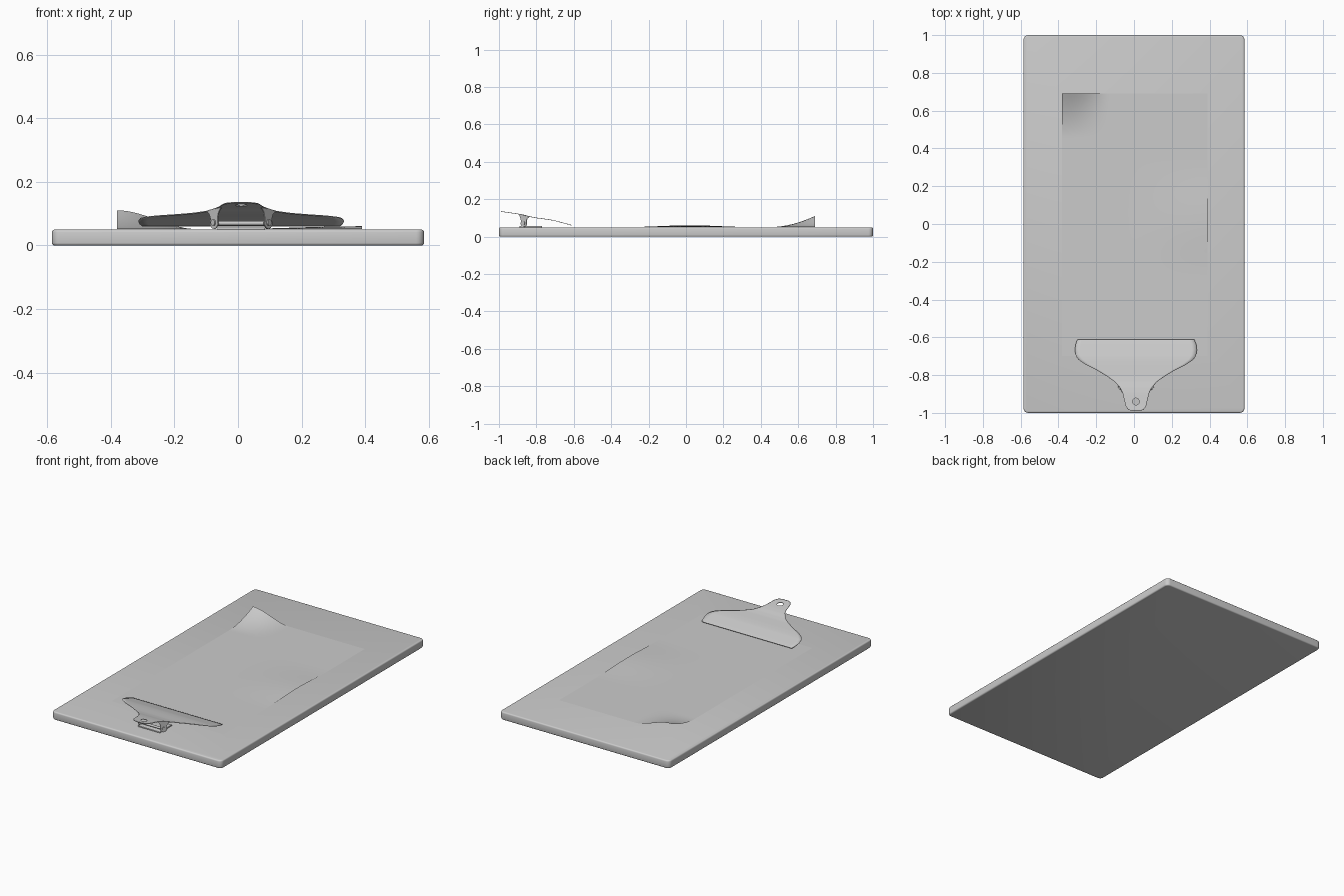
import bpy, bmesh, math
from mathutils import Vector, Matrix

if "Cube" in bpy.data.objects:
    bpy.data.objects.remove(bpy.data.objects["Cube"])

CX = 0.01          # centre line of the clip
TOP = 0.05         # board top


def add_object(name, bm, smooth=True):
    bmesh.ops.recalc_face_normals(bm, faces=bm.faces)
    me = bpy.data.meshes.new(name)
    bm.to_mesh(me)
    bm.free()
    ob = bpy.data.objects.new(name, me)
    bpy.context.collection.objects.link(ob)
    bpy.ops.object.select_all(action='DESELECT')
    ob.select_set(True)
    bpy.context.view_layer.objects.active = ob
    if smooth:
        bpy.ops.object.shade_smooth_by_angle(angle=math.radians(35))
    return ob


def sheet(nx, ny, point):
    """Grid surface: point(u, v) with u and v in 0..1."""
    bm = bmesh.new()
    g = [[bm.verts.new(point(i / nx, j / ny)) for i in range(nx + 1)] for j in range(ny + 1)]
    for j in range(ny):
        for i in range(nx):
            bm.faces.new((g[j][i], g[j][i + 1], g[j + 1][i + 1], g[j + 1][i]))
    return bm


def box(sx, sy, sz, loc):
    bm = bmesh.new()
    bmesh.ops.create_cube(bm, size=1, matrix=Matrix.Translation(loc) @ Matrix.Diagonal((sx, sy, sz, 1)))
    return bm


def cylinder(name, p, axis, r, length, seg=20):
    bm = bmesh.new()
    rot = Vector(axis).to_track_quat('Z', 'Y').to_matrix().to_4x4()
    bmesh.ops.create_cone(bm, cap_ends=True, segments=seg, radius1=r, radius2=r, depth=length,
                          matrix=Matrix.Translation(p) @ rot)
    return add_object(name, bm)


def smoothstep(t):
    t = max(0.0, min(1.0, t))
    return t * t * (3 - 2 * t)


def lerp_table(table, y):
    for (a, *va), (b, *vb) in zip(table, table[1:]):
        if y <= b:
            t = (y - a) / (b - a)
            return [p + (q - p) * t for p, q in zip(va, vb)]
    return table[-1][1:]


# Board with rounded corners and softened rims
bm = box(1.17, 2.0, TOP, (0, 0, TOP / 2))
upright = [e for e in bm.edges if abs(e.verts[0].co.z - e.verts[1].co.z) > 0.01]
bmesh.ops.bevel(bm, geom=upright, offset=0.025, segments=5, profile=0.5, affect='EDGES')
rims = [e for e in bm.edges if abs(e.verts[0].co.z - e.verts[1].co.z) < 0.001]
bmesh.ops.bevel(bm, geom=rims, offset=0.008, segments=3, profile=0.5, affect='EDGES')
add_object("board", bm)


# Paper with one lifted corner and a wavy right edge
def paper_point(u, v):
    x, y = -0.38 + 0.77 * u, -0.70 + 1.39 * v
    corner = smoothstep((-0.13 - x) / 0.25) * max(0, (y - 0.46) / 0.23) ** 1.8
    wave = smoothstep((x + 0.05) / 0.44) * math.cos(min(1, abs(y - 0.02) / 0.32) * math.pi / 2) ** 2
    return x, y, TOP + 0.0015 + 0.059 * corner + 0.009 * wave


add_object("paper", sheet(48, 80, paper_point))

# Clip plate: y, half width, height
CLIP = [(-0.990, 0.020, 0.135), (-0.983, 0.040, 0.134), (-0.965, 0.054, 0.131),
        (-0.930, 0.062, 0.126), (-0.895, 0.070, 0.121), (-0.865, 0.085, 0.115),
        (-0.835, 0.112, 0.107), (-0.805, 0.155, 0.101), (-0.775, 0.205, 0.097),
        (-0.745, 0.265, 0.093), (-0.720, 0.302, 0.089), (-0.700, 0.317, 0.085),
        (-0.670, 0.323, 0.077), (-0.640, 0.320, 0.069), (-0.612, 0.310, 0.061)]


def clip_point(u, v):
    y = CLIP[0][0] + (CLIP[-1][0] - CLIP[0][0]) * v
    w, z = lerp_table(CLIP, y)
    return CX + w * (2 * u - 1), y, z


clip = add_object("clip_plate", sheet(24, 54, clip_point))
thick = clip.modifiers.new("thickness", 'SOLIDIFY')
thick.thickness = 0.003
thick.offset = 0

# Hanging hole in the clip handle
cutter = cylinder("hole_cutter", (CX, -0.94, 0.128), (0, 0, 1), 0.018, 0.08, 28)
cutter.hide_render = True
cut = clip.modifiers.new("hole", 'BOOLEAN')
cut.operation = 'DIFFERENCE'
cut.solver = 'EXACT'
cut.object = cutter
bpy.context.view_layer.objects.active = clip
for m in ("thickness", "hole"):
    bpy.ops.object.modifier_apply(modifier=m)
bpy.data.objects.remove(cutter)

# Pivot ears below the clip neck, each with a rivet
EAR = [(-0.036, 0.120), (-0.024, 0.105), (-0.018, 0.085), (-0.021, 0.066), (-0.012, 0.055),
       (0.0, 0.052), (0.012, 0.055), (0.021, 0.066), (0.018, 0.085), (0.024, 0.098), (0.036, 0.107)]
for side, label in ((-1, "left"), (1, "right")):
    along = Vector((side * 0.6, 0.8, 0)).normalized()
    out = Vector((side * 0.8, -0.6, 0)).normalized()
    base = Vector((CX + side * 0.086, -0.868, 0))
    bm = bmesh.new()
    face = bm.faces.new([bm.verts.new(base + along * s + Vector((0, 0, z))) for s, z in EAR])
    ext = bmesh.ops.extrude_face_region(bm, geom=[face])
    bmesh.ops.translate(bm, vec=-out * 0.004, verts=[v for v in ext["geom"] if isinstance(v, bmesh.types.BMVert)])
    add_object("pivot_ear_" + label, bm)
    cylinder("rivet_" + label, base + out * 0.001 + Vector((0, 0, 0.072)), out, 0.010, 0.008)

# Pivot rod and mounting plate
cylinder("pivot_rod", (CX, -0.868, 0.070), (1, 0, 0), 0.007, 0.165)
bm = box(0.15, 0.12, 0.008, (CX, -0.83, TOP + 0.003))
bmesh.ops.bevel(bm, geom=list(bm.edges), offset=0.002, segments=2, profile=0.5, affect='EDGES')
add_object("mounting_plate", bm)
